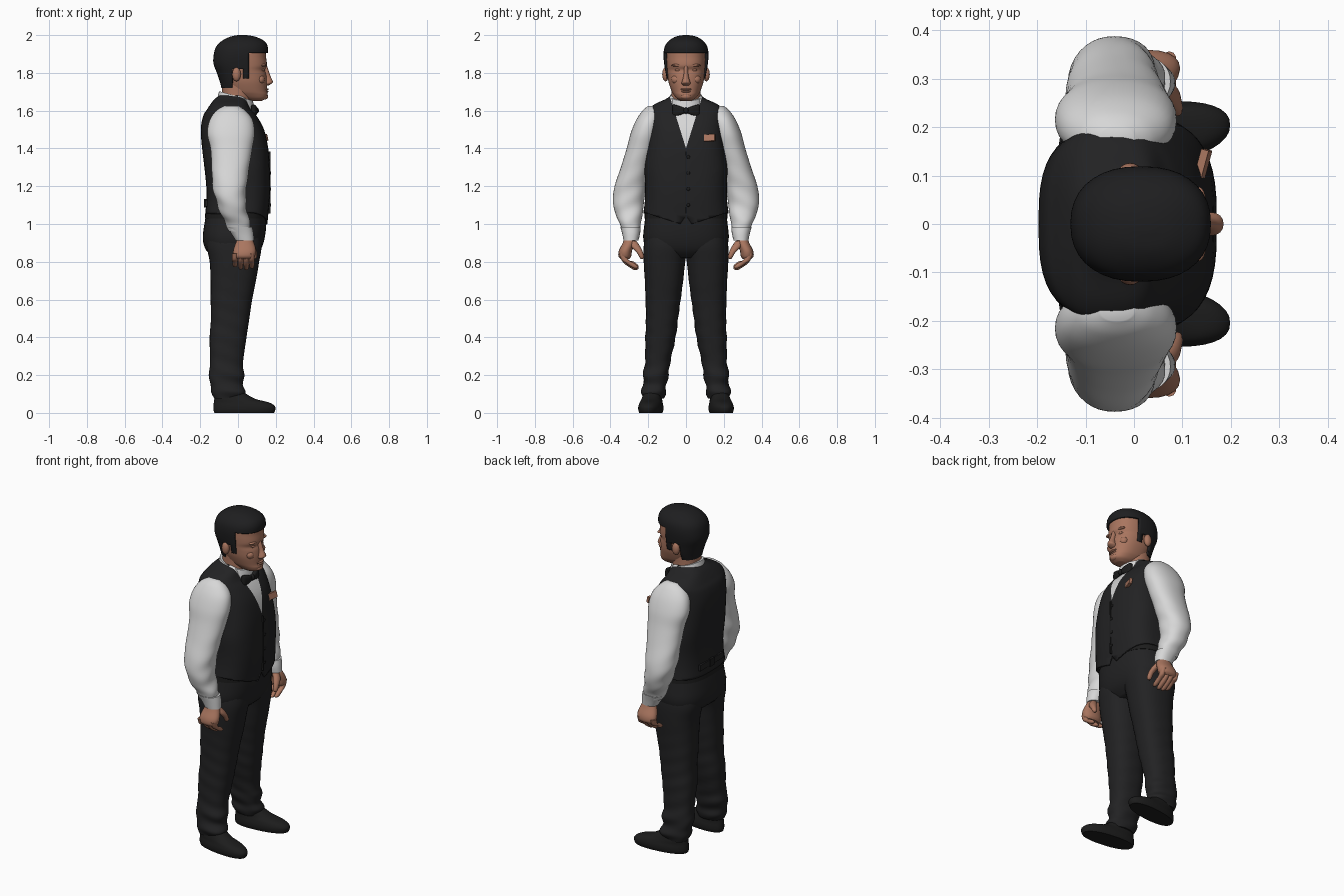
import bpy, bmesh, math
from mathutils import Vector


def material(name, rgb):
    m = bpy.data.materials.new(name)
    m.diffuse_color = (*rgb, 1)
    return m


BLACK = material("black_cloth", (0.016, 0.016, 0.017))
WHITE = material("white_shirt", (0.68, 0.68, 0.68))
SKIN = material("skin", (0.40, 0.18, 0.115))
HAIR = material("black_hair", (0.013, 0.013, 0.014))
SHOE = material("black_leather", (0.012, 0.012, 0.012))


def finish(name, bm, mats, mirror=False, angle=45):
    bmesh.ops.recalc_face_normals(bm, faces=bm.faces)
    me = bpy.data.meshes.new(name)
    bm.to_mesh(me)
    bm.free()
    for m in mats:
        me.materials.append(m)
    for p in me.polygons:
        p.use_smooth = True
    me.set_sharp_from_angle(angle=math.radians(angle))
    ob = bpy.data.objects.new(name, me)
    bpy.context.collection.objects.link(ob)
    if mirror:
        mod = ob.modifiers.new("mirror", "MIRROR")
        mod.use_axis = (False, True, False)
    return ob


def spline(rows, sub):
    """Catmull-Rom interpolation of the cross-section rows."""
    out = []
    for i in range(len(rows) - 1):
        a, b, c, d = rows[max(i - 1, 0)], rows[i], rows[i + 1], rows[min(i + 2, len(rows) - 1)]
        for k in range(sub):
            t = k / sub
            out.append([0.5 * (2 * q + (r - p) * t + (2 * p - 5 * q + 4 * r - s) * t * t
                               + (3 * q - p - 3 * r + s) * t ** 3) for p, q, r, s in zip(a, b, c, d)])
    return out + [list(rows[-1])]


def loft(name, rows, mats, p=2.2, seg=36, sub=4, mirror=False, warp=None, planes=(), rule=None):
    """Rows are (z, x0, x1, y0, y1), or (z, x0, x1, half_y) when centred."""
    rows = [r if len(r) == 5 else (r[0], r[1], r[2], -r[3], r[3]) for r in rows]
    bm = bmesh.new()
    rings = []
    for z, x0, x1, y0, y1 in spline(rows, sub):
        ring = []
        for i in range(seg):
            a = 2 * math.pi * i / seg
            c, s = math.cos(a), math.sin(a)
            x = (x0 + x1) / 2 + (x1 - x0) / 2 * math.copysign(abs(c) ** (2 / p), c)
            y = (y0 + y1) / 2 + (y1 - y0) / 2 * math.copysign(abs(s) ** (2 / p), s)
            ring.append(bm.verts.new(warp(x, y, z) if warp else (x, y, z)))
        rings.append(ring)
    for lo, hi in zip(rings, rings[1:]):
        for i in range(seg):
            j = (i + 1) % seg
            bm.faces.new((lo[i], lo[j], hi[j], hi[i]))
    bm.faces.new(rings[0][::-1])
    bm.faces.new(rings[-1])
    # clean cut lines, then delete (-1) or colour faces by rule
    for co, no in planes:
        bmesh.ops.bisect_plane(bm, geom=bm.verts[:] + bm.edges[:] + bm.faces[:],
                               plane_co=co, plane_no=no, dist=1e-5)
    if rule:
        dead = []
        for f in bm.faces:
            k = rule(f.calc_center_median())
            if k < 0:
                dead.append(f)
            else:
                f.material_index = k
        bmesh.ops.delete(bm, geom=dead, context='FACES')
    return finish(name, bm, mats, mirror)


def ball(name, loc, size, mat, mirror=False):
    bm = bmesh.new()
    bmesh.ops.create_uvsphere(bm, u_segments=16, v_segments=10, radius=1)
    for v in bm.verts:
        v.co = Vector(loc) + Vector(a * b for a, b in zip(v.co, size))
    return finish(name, bm, [mat], mirror)


def box(name, loc, size, mat, rot=(0, 0, 0)):
    bm = bmesh.new()
    bmesh.ops.create_cube(bm, size=1)
    for v in bm.verts:
        v.co = Vector(a * b for a, b in zip(v.co, size))
    ob = finish(name, bm, [mat])
    ob.location, ob.rotation_euler = loc, rot
    return ob


def thicken(ob, t):
    mod = ob.modifiers.new("thickness", "SOLIDIFY")
    mod.thickness, mod.offset = t, -1


# shoes, toes turned slightly out
loft("shoes", [(0, -.125, .19, .125, .24), (.015, -.13, .197, .12, .245), (.035, -.13, .195, .12, .245),
               (.055, -.128, .165, .125, .24), (.075, -.125, .09, .13, .235), (.11, -.12, .03, .13, .225),
               (.14, -.1, .0, .14, .21)], [SHOE], p=2.3, mirror=True,
     warp=lambda x, y, z: (x, y + .11 * x, z))

# trousers
loft("trouser_legs", [(.075, -.125, .02, .12, .228), (.11, -.142, .04, .105, .238), (.15, -.145, .025, .105, .225),
                      (.2, -.155, .034, .092, .228), (.26, -.148, .026, .085, .218), (.4, -.15, .045, .055, .215),
                      (.5, -.143, .06, .042, .212), (.6, -.145, .075, .028, .214), (.7, -.145, .095, .015, .218),
                      (.8, -.15, .112, .004, .224), (.88, -.165, .125, -.01, .224), (.95, -.16, .12, -.01, .215)],
     [BLACK], p=2.4, sub=6, mirror=True,
     warp=lambda x, y, z: (x, y + .004 * math.sin(70 * z + 25 * x) * max(0, 1 - z / .8), z))
loft("trouser_hips", [(.82, -.12, .08, .1), (.86, -.168, .118, .2), (.92, -.186, .14, .226),
                      (1.0, -.178, .15, .22), (1.09, -.16, .15, .21)], [BLACK], p=2.6)
loft("belt", [(1.03, -.176, .152, .22), (1.07, -.172, .154, .22)], [SHOE], p=2.6, sub=1)


# vest with V opening and pointed hem
def vest_rule(c):
    y = abs(c.y)
    hem = max(1.045 - 1.5 * y, 1.0 + .32 * (y - .03)) if c.x > 0 else 1.055
    if c.z < hem:
        return -1
    return 1 if c.x > 0 and c.z > 1.4 + 3.2 * y else 0


vest_planes = [((0, 0, 1.055), (0, 0, 1)), ((0, 0, 1.2), (1, 0, 0))]
for s in (-1, 1):
    vest_planes += [((0, 0, 1.4), (0, -3.2 * s, 1)), ((0, 0, 1.045), (0, 1.5 * s, 1)),
                    ((0, .03 * s, 1.0), (0, -.32 * s, 1))]
vest = loft("vest_and_shirt_front", [
    (.98, -.18, .155, .226), (1.05, -.174, .16, .226), (1.12, -.168, .167, .218), (1.2, -.168, .171, .216),
    (1.3, -.178, .168, .22), (1.4, -.19, .16, .208), (1.5, -.197, .138, .198), (1.57, -.185, .1, .198),
    (1.605, -.165, .07, .197), (1.635, -.145, .055, .165), (1.66, -.125, .05, .11), (1.68, -.1, .04, .08)],
    [BLACK, WHITE], p=2.9, seg=48, planes=vest_planes, rule=vest_rule)
thicken(vest, .008)
box("front_seam", (.166, 0, 1.22), (.012, .006, .33), SHOE)
for i in range(4):
    ball("vest_button", (.172 - .004 * (i == 3), .012, 1.1 + .085 * i), (.004, .009, .009), SHOE)
box("back_strap", (-.168, 0, 1.11), (.012, .22, .035), BLACK)
box("back_buckle", (-.172, 0, 1.11), (.014, .04, .045), SHOE)
box("pocket_square", (.139, .112, 1.455), (.016, .085, .036), SKIN,
    (math.radians(4), math.radians(-12), math.radians(-16)))

# shirt sleeves and cuffs
loft("sleeves", [(.96, -.045, .072, .245, .338), (1.0, -.065, .065, .24, .35), (1.05, -.09, .052, .23, .372),
                 (1.12, -.115, .042, .222, .387), (1.2, -.135, .046, .21, .378), (1.3, -.14, .06, .19, .345),
                 (1.4, -.146, .076, .16, .314), (1.48, -.163, .088, .14, .293), (1.55, -.15, .078, .13, .264),
                 (1.6, -.115, .04, .13, .23), (1.625, -.07, 0, .15, .2)], [WHITE], mirror=True, sub=6,
     warp=lambda x, y, z: (x + .004 * math.sin(60 * z + 30 * y) * (z < 1.4) * (1.4 - z) * 2.5, y, z))
loft("cuffs", [(.912, -.012, .085, .252, .33), (.95, -.036, .082, .243, .338), (.985, -.06, .075, .24, .348)],
     [WHITE], mirror=True)

# hands: palm, four curled fingers, thumb
loft("palms", [(.94, .005, .065, .265, .32), (.9, -.012, .085, .27, .335), (.86, -.025, .095, .285, .355),
               (.83, -.025, .09, .29, .358), (.815, -.015, .08, .3, .345)], [SKIN], mirror=True, seg=20)
for i, x in enumerate((-.016, .014, .044, .073)):
    drop = (.015, .003, 0, .008)[i]
    loft("finger", [(.845, x - .015, x + .015, .315, .356), (.81, x - .015, x + .015, .305, .342),
                    (.785 + drop, x - .014, x + .014, .275, .32), (.765 + drop, x - .012, x + .012, .252, .29),
                    (.757 + drop, x - .005, x + .005, .26, .275)], [SKIN], mirror=True, seg=12, sub=3)
loft("thumb", [(.91, .04, .075, .262, .295), (.88, .055, .093, .242, .29), (.85, .07, .1, .228, .262),
               (.825, .074, .1, .222, .247), (.815, .08, .093, .228, .24)], [SKIN], mirror=True, seg=12, sub=3)

# neck, collar, bow tie
loft("neck", [(1.6, -.09, .065, .08), (1.68, -.085, .07, .078), (1.76, -.085, .075, .078)], [SKIN])
loft("collar", [(1.6, -.115, .09, .1), (1.64, -.108, .085, .092), (1.675, -.1, .079, .085)], [WHITE],
     warp=lambda x, y, z: (x, y, z - .28 * x))
loft("bow_tie", [(.004, .08, .1, 1.588, 1.612), (.03, .074, .104, 1.577, 1.623),
                 (.062, .068, .096, 1.568, 1.632), (.072, .07, .088, 1.57, 1.63)], [SHOE], p=3, seg=20,
     mirror=True, warp=lambda x, y, z: (x, z, y))
ball("bow_knot", (.095, 0, 1.6), (.016, .014, .017), SHOE)

# head and face
loft("head", [(1.652, .06, .125, .03), (1.665, .02, .15, .05), (1.685, -.03, .157, .066), (1.705, -.055, .154, .077),
              (1.75, -.08, .154, .092), (1.79, -.095, .15, .098), (1.815, -.1, .143, .101), (1.84, -.11, .153, .103),
              (1.88, -.115, .149, .105), (1.92, -.105, .142, .1), (1.96, -.06, .1, .07)], [SKIN], p=2.3, sub=5)
loft("nose", [(1.733, .135, .16, .016), (1.745, .135, .181, .024), (1.757, .135, .184, .021),
              (1.785, .13, .171, .013), (1.83, .13, .156, .01), (1.845, .13, .15, .008)], [SKIN], seg=16)
ball("ears", (-.008, .108, 1.792), (.023, .018, .037), SKIN, True)
ball("brow_ridge", (.133, .043, 1.84), (.016, .034, .008), SKIN, True)
ball("eyelids", (.128, .04, 1.815), (.012, .018, .008), SKIN, True)
ball("cheeks", (.118, .05, 1.765), (.024, .028, .025), SKIN, True)
ball("upper_lip", (.15, 0, 1.713), (.012, .03, .006), SKIN)
ball("lower_lip", (.149, 0, 1.701), (.012, .026, .006), SKIN)
ball("chin", (.142, 0, 1.675), (.018, .03, .016), SKIN)


# hair cut around the face and ears
def hair_rule(c):
    if c.x > .058 and c.z < 1.905 - .0 * c.x:
        return -1
    if c.x > .028 and c.z < 1.77:
        return -1
    if -.03 < c.x < .028 and c.z < 1.82:
        return -1
    return 0


hair = loft("hair", [(1.72, -.088, .06, .08), (1.75, -.095, .12, .097), (1.8, -.112, .15, .108),
                     (1.85, -.13, .158, .116), (1.9, -.128, .158, .119), (1.94, -.115, .157, .112),
                     (1.97, -.085, .138, .09), (1.992, -.04, .09, .055), (2.0, .0, .045, .015)], [HAIR], p=2.3,
            planes=[((.058, 0, 0), (1, 0, 0)), ((.028, 0, 0), (1, 0, 0)), ((-.03, 0, 0), (1, 0, 0)),
                    ((0, 0, 1.905), (0, 0, 1)), ((0, 0, 1.82), (0, 0, 1)), ((0, 0, 1.77), (0, 0, 1))],
            rule=hair_rule)
thicken(hair, .014)
